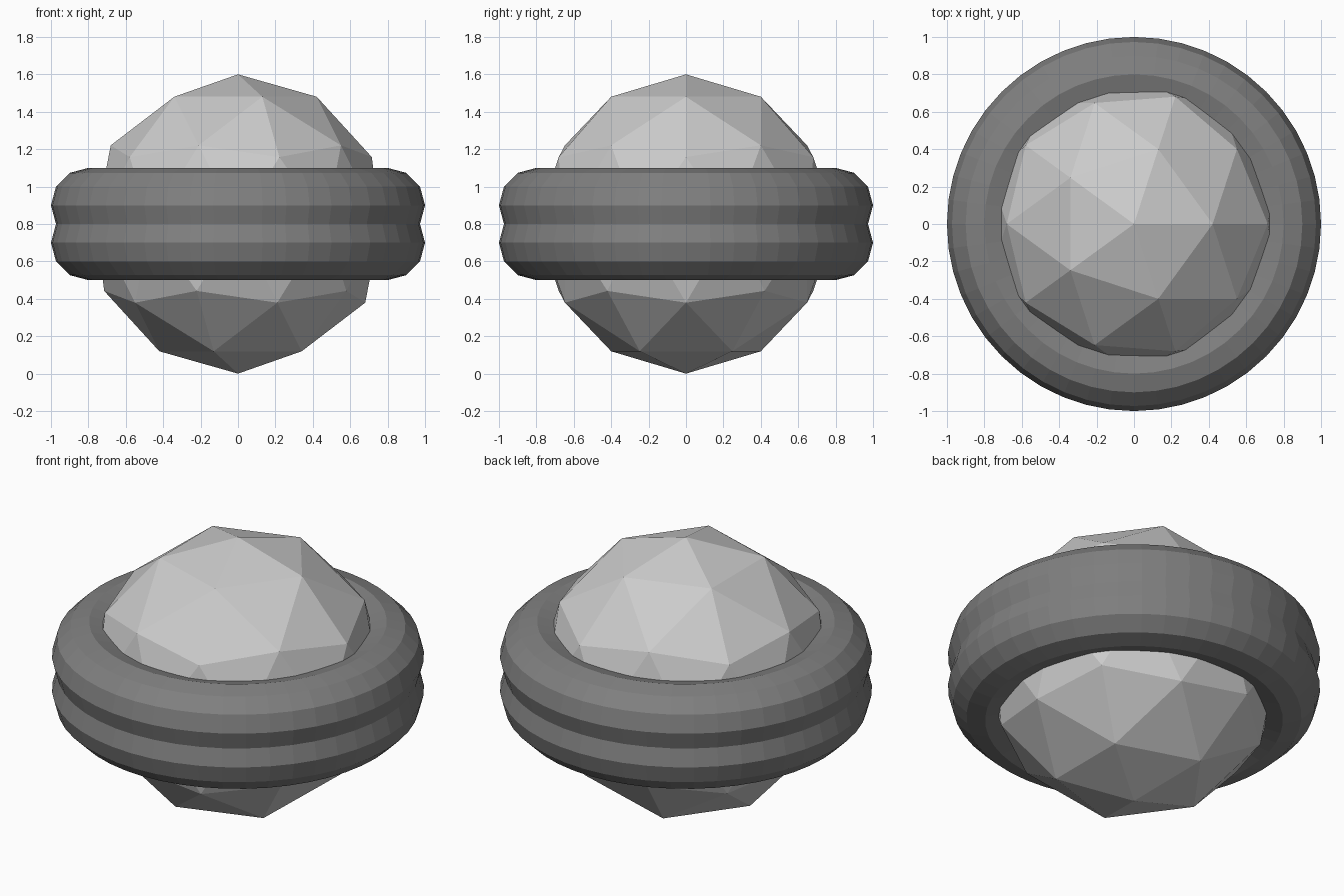
import bpy

if "Cube" in bpy.data.objects:
    bpy.data.objects.remove(bpy.data.objects["Cube"])


def flat_material(name, value):
    mat = bpy.data.materials.new(name)
    mat.diffuse_color = (value, value, value, 1)
    mat.use_nodes = True
    mat.node_tree.nodes["Principled BSDF"].inputs["Base Color"].default_value = mat.diffuse_color
    return mat


light_grey = flat_material("light grey", 0.60)
dark_grey = flat_material("dark grey", 0.215)


def finish(name, mat):
    obj = bpy.context.object
    obj.name = name
    obj.data.materials.append(mat)


# Faceted ball
bpy.ops.mesh.primitive_ico_sphere_add(subdivisions=2, radius=0.8, location=(0, 0, 0.8))
finish("faceted_ball", light_grey)

# Two overlapping rings around the middle
for name, z in (("lower_ring", 0.7), ("upper_ring", 0.9)):
    bpy.ops.mesh.primitive_torus_add(major_radius=0.8, minor_radius=0.2,
                                     major_segments=48, minor_segments=12,
                                     location=(0, 0, z))
    finish(name, dark_grey)
